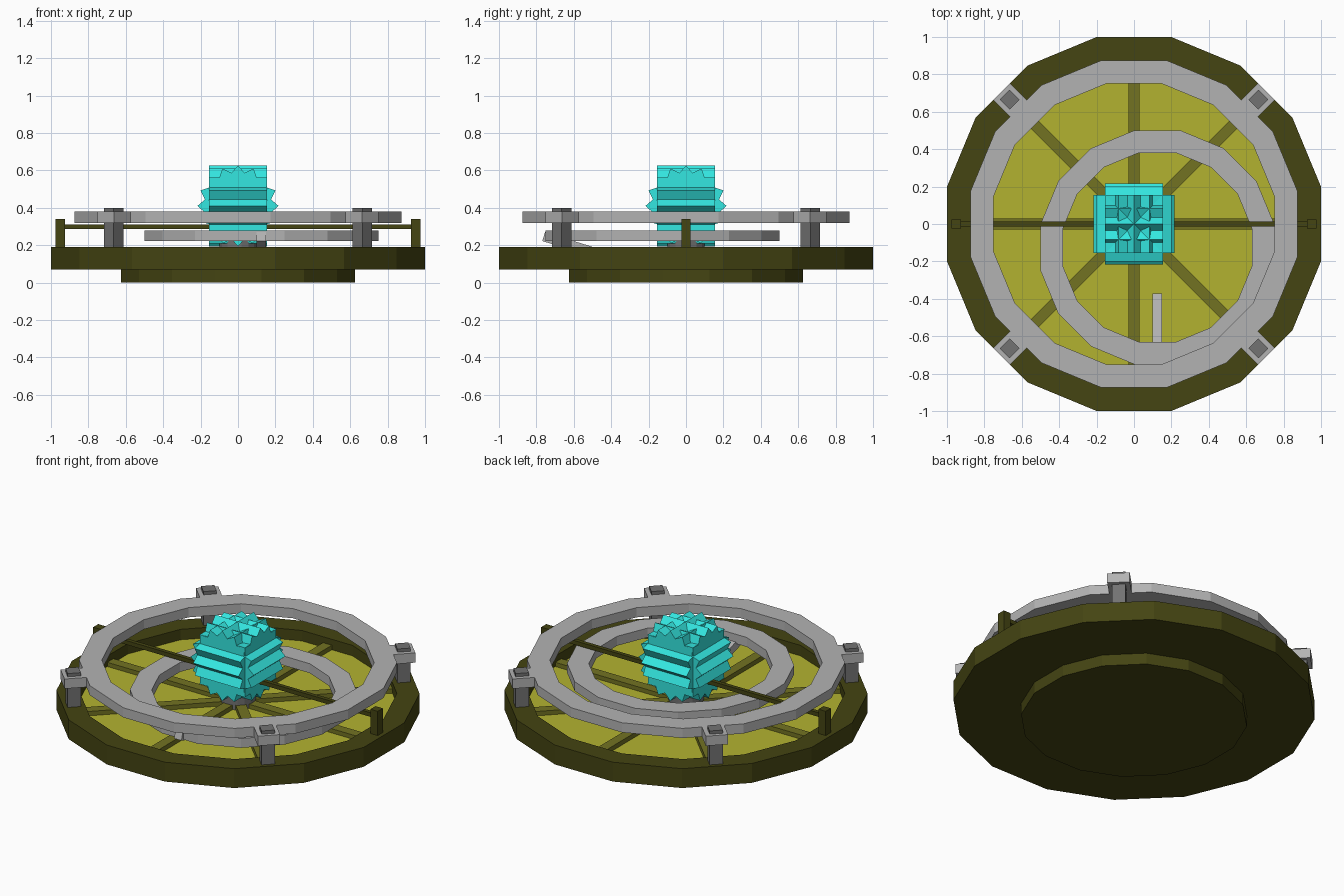
import bpy, bmesh, math
from mathutils import Matrix, Vector

if "Cube" in bpy.data.objects:
    bpy.data.objects.remove(bpy.data.objects["Cube"])

SIDES = 16


def material(name, r, g, b):
    m = bpy.data.materials.new(name)
    m.diffuse_color = (r, g, b, 1)
    m.use_nodes = True
    m.node_tree.nodes["Principled BSDF"].inputs["Base Color"].default_value = m.diffuse_color
    return m


OLIVE = material("dark olive", 0.058, 0.058, 0.006)
YELLOW = material("mustard yellow", 0.45, 0.45, 0.03)
SPOKE = material("mid olive", 0.17, 0.17, 0.016)
GREY = material("light grey", 0.45, 0.45, 0.45)
DARK = material("dark grey", 0.17, 0.17, 0.17)
CYAN = material("bright cyan", 0.037, 0.87, 0.82)


def finish(name, bm, *mats):
    bmesh.ops.recalc_face_normals(bm, faces=bm.faces[:])
    me = bpy.data.meshes.new(name)
    bm.to_mesh(me)
    bm.free()
    for m in mats:
        me.materials.append(m)
    ob = bpy.data.objects.new(name, me)
    bpy.context.collection.objects.link(ob)
    return ob


def lathe(bm, profile, centre=(0, 0), closed=False):
    """Sweep (flat-side radius, z) points around z; open ends are capped."""
    rings = []
    for r, z in profile:
        rad = r / math.cos(math.pi / SIDES)
        ring = []
        for i in range(SIDES):
            a = 2 * math.pi * (i + 0.5) / SIDES
            ring.append(bm.verts.new((centre[0] + rad * math.cos(a),
                                      centre[1] + rad * math.sin(a), z)))
        rings.append(ring)
    pairs = list(zip(rings, rings[1:]))
    if closed:
        pairs.append((rings[-1], rings[0]))
    else:
        bm.faces.new(rings[0])
        bm.faces.new(rings[-1])
    for lo, hi in pairs:
        for i in range(SIDES):
            j = (i + 1) % SIDES
            bm.faces.new((lo[i], lo[j], hi[j], hi[i]))


def ring(name, outer, inner, z0, z1, centre, mat):
    bm = bmesh.new()
    lathe(bm, [(outer, z0), (outer, z1), (inner, z1), (inner, z0)], centre, True)
    return finish(name, bm, mat)


def box(name, size, loc, mat, turn=0, tilt=0):
    bm = bmesh.new()
    m = (Matrix.Translation(Vector(loc)) @ Matrix.Rotation(turn, 4, 'Z')
         @ Matrix.Rotation(tilt, 4, 'X') @ Matrix.Diagonal((*size, 1)))
    bmesh.ops.create_cube(bm, size=1, matrix=m)
    return finish(name, bm, mat)


# Stepped base with a sunken yellow floor
FLOOR = 0.125
bm = bmesh.new()
lathe(bm, [(0.625, 0), (0.625, 0.07), (1, 0.07), (1, 0.19),
           (0.875, 0.19), (0.875, FLOOR)])
for f in bm.faces:
    if all(abs(v.co.z - FLOOR) < 1e-4 for v in f.verts):
        f.material_index = 1
finish("base", bm, OLIVE, YELLOW)

# Spokes across the floor
for k in range(4):
    box(f"spoke_{k}", (1.77, 0.06, 0.03), (0, 0, FLOOR + 0.011 + 0.001 * k),
        SPOKE, turn=k * math.pi / 4)

# Grey rings
ring("outer_ring", 0.875, 0.75, 0.32, 0.38, (0, 0), GREY)
ring("inner_ring", 0.625, 0.505, 0.222, 0.28, (0.125, -0.125), GREY)

# Slanted arm holding the inner ring
box("slanted_arm", (0.05, 0.40, 0.05), (0.125, -0.57, 0.187), GREY,
    tilt=-math.atan(0.31))

# Pillars and brackets on the diagonals
for k in range(4):
    a = math.pi / 4 + k * math.pi / 2
    c, s = math.cos(a), math.sin(a)
    box(f"pillar_{k}", (0.075, 0.075, 0.22), (0.94 * c, 0.94 * s, 0.29), DARK, turn=a)
    box(f"bracket_{k}", (0.15, 0.127, 0.06), (0.925 * c, 0.925 * s, 0.35), GREY, turn=a)

# Cross rod on two end posts
box("cross_rod", (1.9, 0.025, 0.025), (0, 0, 0.298), OLIVE)
for side in (-1, 1):
    box("rod_post", (0.05, 0.05, 0.16), (side * 0.95, 0, 0.26), OLIVE)

# Hub under the core
bm = bmesh.new()
lathe(bm, [(0.1, FLOOR), (0.1, 0.24)])
finish("hub", bm, DARK)


# Core: two crossed toothed prisms
def toothed_prism(name, turn):
    bm = bmesh.new()
    verts = []
    for i in range(32):
        a = math.pi * i / 16
        r = 0.217 if i % 2 == 0 else 0.18
        verts.append(bm.verts.new((r * math.cos(a), -0.155, 0.41 + r * math.sin(a))))
    cap = bm.faces.new(verts)
    out = bmesh.ops.extrude_face_region(bm, geom=[cap], use_keep_orig=True)
    bmesh.ops.translate(bm, vec=(0, 0.31, 0),
                        verts=[g for g in out["geom"] if isinstance(g, bmesh.types.BMVert)])
    bmesh.ops.rotate(bm, verts=bm.verts[:], cent=(0, 0, 0),
                     matrix=Matrix.Rotation(turn, 3, 'Z'))
    return finish(name, bm, CYAN)


toothed_prism("core_front_back", 0)
toothed_prism("core_left_right", math.pi / 2)
